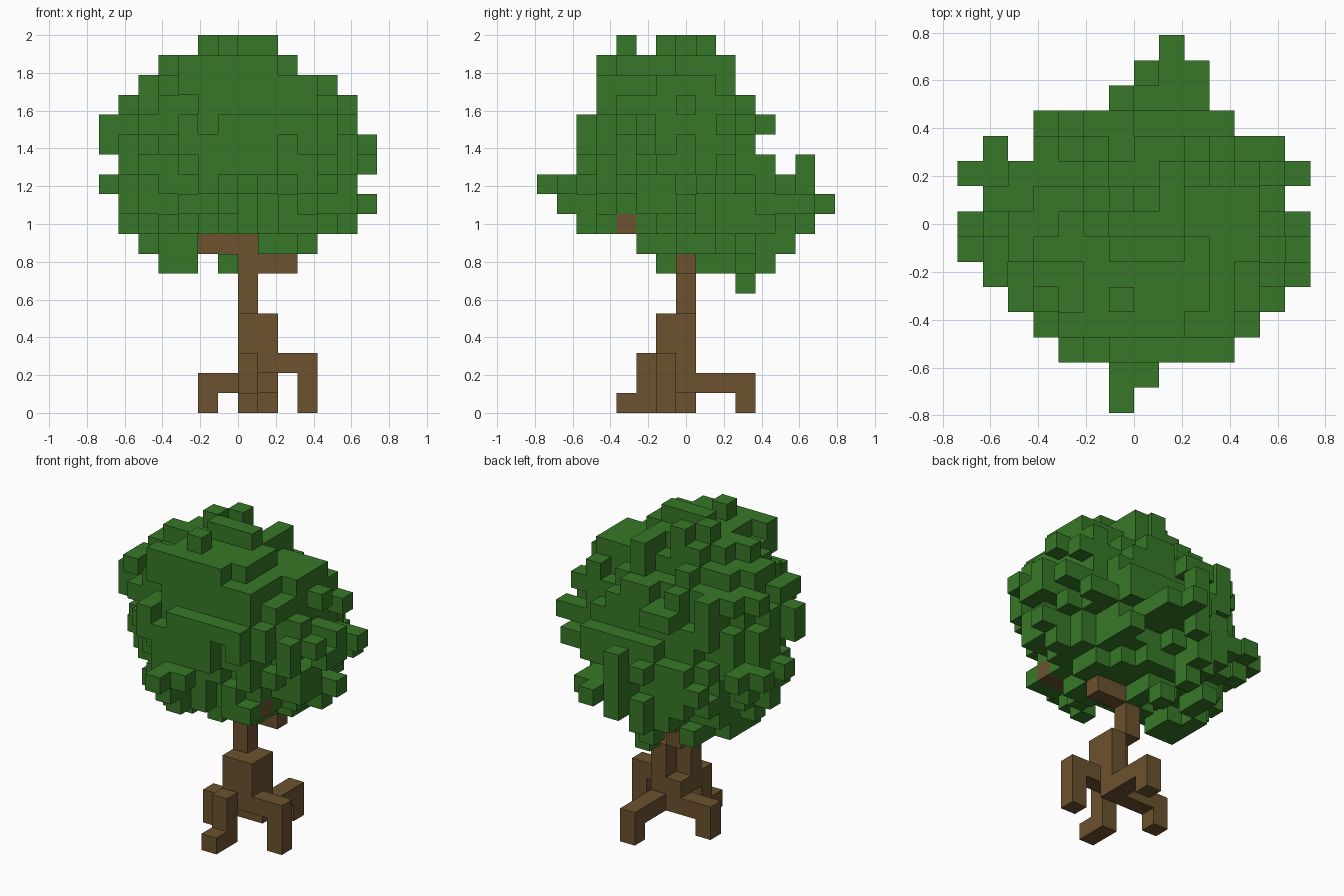
import bpy
import bmesh
import random
from mathutils import Vector

random.seed(4)
CELL = 2 / 19                      # edge length of one block
ORIGIN = Vector((-7, -7.5, 0))     # grid corner, in blocks
AXES = [Vector(a) * s for a in ((1, 0, 0), (0, 1, 0), (0, 0, 1)) for s in (1, -1)]

default_cube = bpy.data.objects.get("Cube")
if default_cube:
    bpy.data.objects.remove(default_cube, do_unlink=True)


def make_material(name, colour):
    material = bpy.data.materials.new(name)
    material.use_nodes = True
    material.diffuse_color = (*colour, 1)
    shader = material.node_tree.nodes["Principled BSDF"]
    shader.inputs["Base Color"].default_value = (*colour, 1)
    shader.inputs["Roughness"].default_value = 0.9
    return material


def block(x, y, z):
    """Set of cells filling the half-open ranges x, y and z."""
    return {(i, j, k) for i in range(*x) for j in range(*y) for k in range(*z)}


def neighbours(cell):
    return [tuple(int(c + a) for c, a in zip(cell, axis)) for axis in AXES]


def build(name, cells, solid, material):
    """Mesh the outer faces of the cells, skipping faces hidden by other blocks."""
    bm = bmesh.new()
    for cell in sorted(cells):
        centre = Vector(cell) + ORIGIN + Vector((0.5, 0.5, 0.5))
        for axis, other in zip(AXES, neighbours(cell)):
            if other in solid:
                continue
            u = Vector((axis.y, axis.z, axis.x))
            v = axis.cross(u)
            corners = [u + v, v - u, -u - v, u - v]
            bm.faces.new([bm.verts.new((centre + (axis + c) / 2) * CELL) for c in corners])
    bmesh.ops.remove_doubles(bm, verts=bm.verts, dist=CELL / 100)
    mesh = bpy.data.meshes.new(name)
    bm.to_mesh(mesh)
    bm.free()
    mesh.materials.append(material)
    bpy.context.collection.objects.link(bpy.data.objects.new(name, mesh))


# Trunk, roots and branches
wood = {
    "trunk_base": block((7, 9), (6, 8), (2, 3)) | block((7, 9), (6, 7), (3, 5))
    | block((8, 9), (7, 8), (3, 5)) | block((7, 9), (7, 8), (1, 2)),
    "trunk": block((7, 8), (7, 8), (5, 8)),
    "front_root": block((7, 8), (5, 6), (0, 3)) | block((7, 8), (4, 5), (0, 1)),
    "left_root": block((9, 11), (6, 7), (2, 3)) | block((10, 11), (6, 7), (0, 2)),
    "right_root": block((5, 7), (7, 8), (1, 2)) | block((5, 6), (7, 8), (0, 1)),
    "back_root": block((8, 9), (8, 11), (1, 2)) | block((8, 9), (10, 11), (0, 1)),
    "left_branch": block((8, 10), (7, 8), (7, 8)) | block((9, 10), (7, 8), (8, 9))
    | block((9, 10), (4, 8), (9, 10)) | block((10, 11), (4, 5), (9, 10)),
    "right_branch": block((5, 8), (7, 8), (8, 9)),
}
timber = set().union(*wood.values())

# Crown outline: width and depth of each layer from the bottom, width of each row from the front
BOTTOM = 6
layer_x = [(7, 8), (3, 10), (2, 11), (1, 13), (1, 14), (0, 13), (1, 14),
           (0, 14), (0, 13), (1, 13), (2, 12), (3, 10), (5, 9)]
layer_y = [(10, 11), (6, 12), (5, 13), (2, 14), (1, 15), (0, 14), (2, 14),
           (2, 11), (2, 12), (3, 11), (3, 10), (3, 10), (4, 9)]
row_x = [(6, 7), (6, 8), (4, 11), (3, 12), (2, 13), (1, 14), (0, 14), (0, 14),
         (1, 13), (0, 14), (1, 13), (3, 11), (6, 10), (7, 10), (8, 9)]


def is_gap(i, j, k):
    """Notches in the crown, and openings that bare the branches."""
    notch = (i, k) == (5, 7) or (j, k) in {(12, 12), (5, 18)} or (i, j) == (2, 10)
    opening = (k == 8 and 5 <= i < 8 and j < 8) or (k == 7 and (i > 7 or (i == 7 and j < 8)))
    return notch or opening or (k == 9 and j == 4 and i > 9)


def spread(i, j, k):
    """Squared distance from the heart of a round crown that leans forward as it rises."""
    lean = 6.7 - (k - 12) / 4
    return ((i - 6.5) / 6.3) ** 2 + ((j - lean) / 5.4) ** 2 + ((k - 12.2) / 6.4) ** 2


# Every cell the crown may use
reach = {}
for k, (xs, ys) in enumerate(zip(layer_x, layer_y), BOTTOM):
    for i, j, _ in block(xs, ys, (k, k + 1)):
        if row_x[j][0] <= i < row_x[j][1] and (i, j, k) not in timber and not is_gap(i, j, k):
            reach[i, j, k] = spread(i, j, k)

# Ragged leaf blocks around a full core
leaves = {cell for cell in sorted(reach) if reach[cell] < random.uniform(0.6, 1.15)}
leaves = {c for c in leaves if any(n in leaves for n in neighbours(c))}

# Tufts that cover the left branch, and one that hangs on the right
leaves |= block((9, 10), (5, 7), (8, 9)) | block((9, 11), (3, 4), (9, 10))
leaves |= block((10, 11), (7, 8), (8, 9)) | block((3, 5), (6, 8), (7, 8))

# Add the tips that complete the outline along each axis
for axis in range(3):
    lines = {}
    for cell in sorted(reach):
        lines.setdefault(cell[:axis] + cell[axis + 1:], []).append(cell)
    for line in lines.values():
        if not leaves.intersection(line):
            leaves.add(min(line, key=reach.get))

bark = make_material("bark brown", (0.149, 0.084, 0.029))
foliage = make_material("leaf green", (0.038, 0.187, 0.021))
solid = timber | leaves
for part, cells in wood.items():
    build(part, cells, solid, bark)
build("leaf_crown", leaves, solid, foliage)
